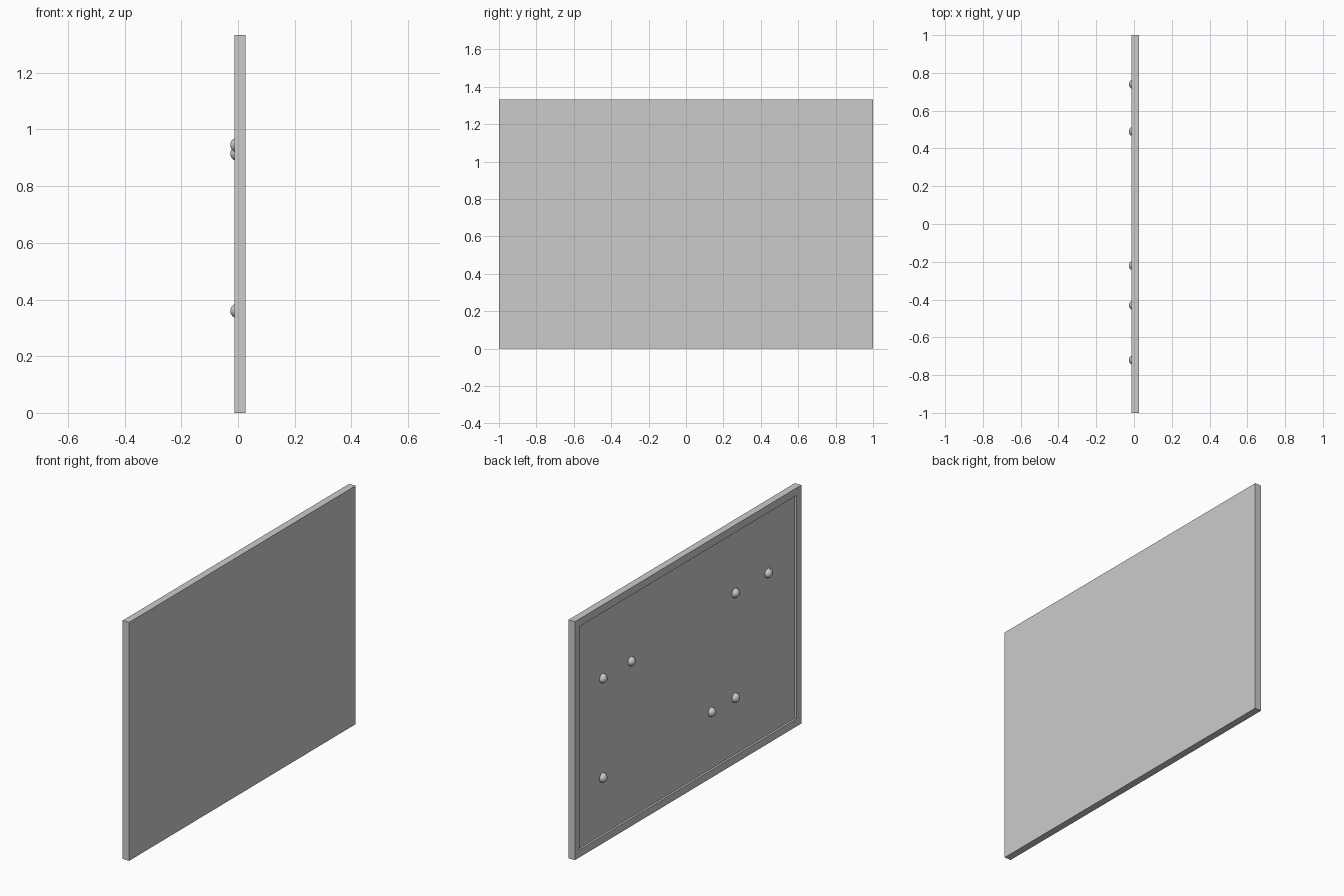
import bpy, bmesh
from mathutils import Matrix, Vector

if "Cube" in bpy.data.objects:
    bpy.data.objects.remove(bpy.data.objects["Cube"])

X_FACE, X_BACK = -0.013, 0.027      # pinned side and plain side
HEIGHT, LENGTH = 1.333, 2.0
RIM, DEPTH = 0.06, 0.0115           # frame width, recess depth
PIN_R = 0.0258


def finish(name, bm):
    bmesh.ops.recalc_face_normals(bm, faces=bm.faces)
    mesh = bpy.data.meshes.new(name)
    bm.to_mesh(mesh)
    bm.free()
    obj = bpy.data.objects.new(name, mesh)
    bpy.context.collection.objects.link(obj)
    return obj


# Board: thin slab with a raised rim around the recessed pinning surface
bm = bmesh.new()
bmesh.ops.create_cube(bm, size=1, matrix=Matrix.Translation(
    ((X_FACE + X_BACK) / 2, 0, HEIGHT / 2)) @ Matrix.Diagonal(
    (X_BACK - X_FACE, LENGTH, HEIGHT, 1)))
bm.normal_update()
face = min(bm.faces, key=lambda f: f.normal.x)
bmesh.ops.inset_region(bm, faces=[face], thickness=RIM)
# Extrude the inner face straight back to form the recess walls
ext = bmesh.ops.extrude_discrete_faces(bm, faces=[face])
bmesh.ops.translate(bm, verts=list(ext["faces"][0].verts), vec=Vector((DEPTH, 0, 0)))
finish("pin_board", bm)


# Pins: smooth half-round heads sitting on the recessed surface
def pin(i, y, z):
    bm = bmesh.new()
    to_wall = Matrix.Translation((X_FACE + DEPTH, y, z)) @ Matrix.Rotation(-1.5707963, 4, 'Y')
    bmesh.ops.create_uvsphere(bm, u_segments=32, v_segments=16, radius=PIN_R, matrix=to_wall)
    bmesh.ops.bisect_plane(bm, geom=bm.verts[:] + bm.edges[:] + bm.faces[:],
                           plane_co=(X_FACE + DEPTH + 0.001, 0, 0),
                           plane_no=(1, 0, 0), clear_outer=True)
    for f in bm.faces:
        f.smooth = True
    finish(f"pin_{i}", bm)


PINS = [(0.74, 0.915), (0.49, 0.915), (0.74, 0.36), (-0.22, 0.36),
        (-0.43, 0.36), (-0.43, 0.945), (-0.72, 0.945)]
for i, (y, z) in enumerate(PINS, 1):
    pin(i, y, z)
